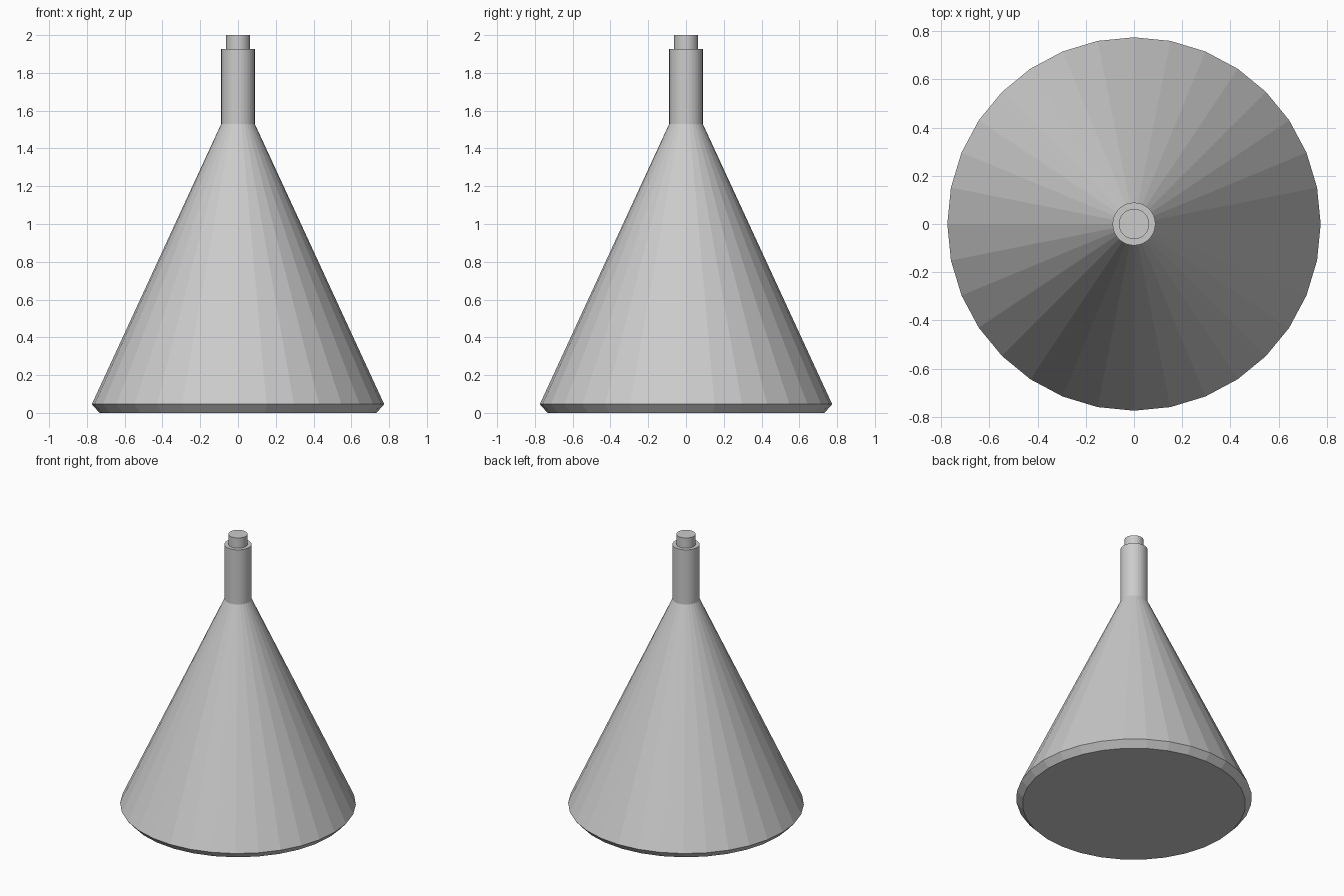
import bpy, bmesh
from math import cos, sin, tau

if "Cube" in bpy.data.objects:
    bpy.data.objects.remove(bpy.data.objects["Cube"])

SIDES = 32


def lathe(name, profile):
    """Revolve (radius, z) points around z into a closed, flat-faced solid."""
    bm = bmesh.new()
    rings = [[bm.verts.new((r * cos(tau * i / SIDES), r * sin(tau * i / SIDES), z))
              for i in range(SIDES)] for r, z in profile]
    for low, high in zip(rings, rings[1:]):
        for i in range(SIDES):
            j = (i + 1) % SIDES
            bm.faces.new((low[i], low[j], high[j], high[i]))
    bm.faces.new(rings[0][::-1])
    bm.faces.new(rings[-1])
    mesh = bpy.data.meshes.new(name)
    bm.to_mesh(mesh)
    bm.free()
    obj = bpy.data.objects.new(name, mesh)
    bpy.context.collection.objects.link(obj)
    return obj


# Cone body with bevelled foot, straight neck and stepped tip
lathe("cone_nozzle", [
    (0.733, 0), (0.774, 0.046),
    (0.089, 1.53), (0.089, 1.926),
    (0.063, 1.926), (0.063, 2.0),
])
